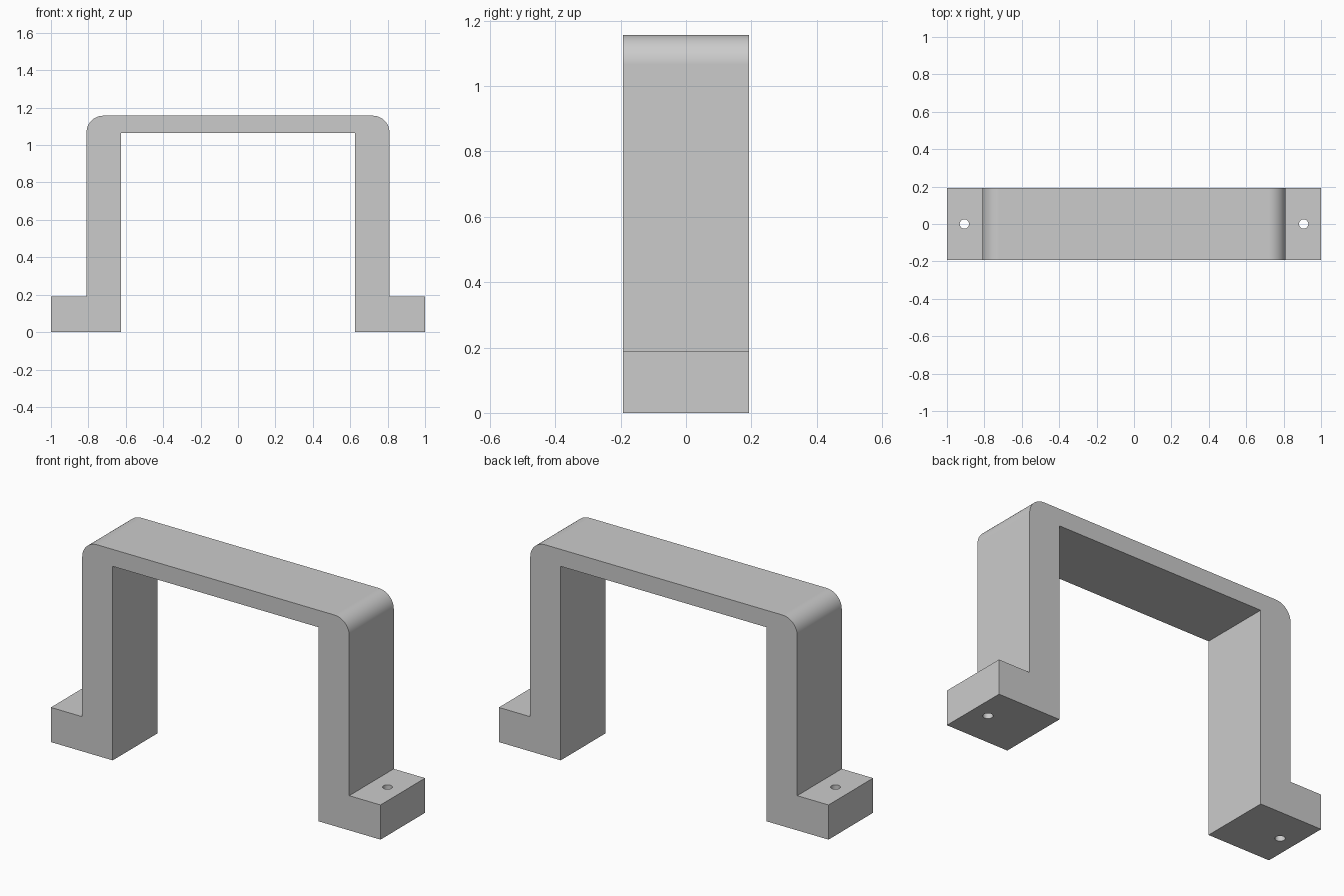
import bpy
import bmesh
from math import sin, cos, pi, radians

cube = bpy.data.objects.get("Cube")
if cube:
    bpy.data.objects.remove(cube, do_unlink=True)

# Main dimensions
FOOT_X, OUTER_X, INNER_X = 1.0, 0.81, 0.625
FOOT_Z, INNER_Z, TOP_Z = 0.19, 1.064, 1.157
HALF_DEPTH, FILLET = 0.193, 0.09
HOLE_X, HOLE_RADIUS = 0.907, 0.025
FILLET_STEPS = 12

grey = bpy.data.materials.new("plain grey")
grey.use_nodes = True
colour = (0.6, 0.6, 0.6, 1)
grey.diffuse_color = colour
grey.node_tree.nodes["Principled BSDF"].inputs["Base Color"].default_value = colour

# Half profile: inner corner, leg, foot, rounded shoulder
half = [(INNER_X, INNER_Z), (INNER_X, 0), (FOOT_X, 0),
        (FOOT_X, FOOT_Z), (OUTER_X, FOOT_Z)]
for i in range(FILLET_STEPS + 1):
    a = pi / 2 * i / FILLET_STEPS
    half.append((OUTER_X - FILLET + FILLET * cos(a),
                 TOP_Z - FILLET + FILLET * sin(a)))
profile = half + [(-x, z) for x, z in reversed(half)]

# Extrude the mirrored profile through the depth
bm = bmesh.new()
face = bm.faces.new([bm.verts.new((x, -HALF_DEPTH, z)) for x, z in profile])
new = bmesh.ops.extrude_face_region(bm, geom=[face])["geom"]
bmesh.ops.translate(bm, vec=(0, 2 * HALF_DEPTH, 0),
                    verts=[v for v in new if isinstance(v, bmesh.types.BMVert)])
bmesh.ops.recalc_face_normals(bm, faces=bm.faces)
mesh = bpy.data.meshes.new("bracket")
bm.to_mesh(mesh)
bm.free()
mesh.materials.append(grey)
bracket = bpy.data.objects.new("bracket", mesh)
bpy.context.collection.objects.link(bracket)


# Screw hole through each foot
def drill(target, x):
    bpy.ops.mesh.primitive_cylinder_add(vertices=32, radius=HOLE_RADIUS, depth=1,
                                        location=(x, 0, 0))
    cutter = bpy.context.object
    cutter.name = "hole_cutter"
    cutter.data.materials.append(grey)
    cutter.hide_render = True
    bpy.ops.object.select_all(action="DESELECT")
    target.select_set(True)
    bpy.context.view_layer.objects.active = target
    cut = target.modifiers.new("screw hole", "BOOLEAN")
    cut.operation = "DIFFERENCE"
    cut.solver = "EXACT"
    cut.object = cutter
    bpy.ops.object.modifier_apply(modifier=cut.name)
    bpy.data.objects.remove(cutter, do_unlink=True)


for side in (-1, 1):
    drill(bracket, side * HOLE_X)

# Smooth curves, keeping the large faces flat
bpy.ops.object.shade_smooth_by_angle(angle=radians(30))
weighted = bracket.modifiers.new("flat large faces", "WEIGHTED_NORMAL")
weighted.keep_sharp = True
